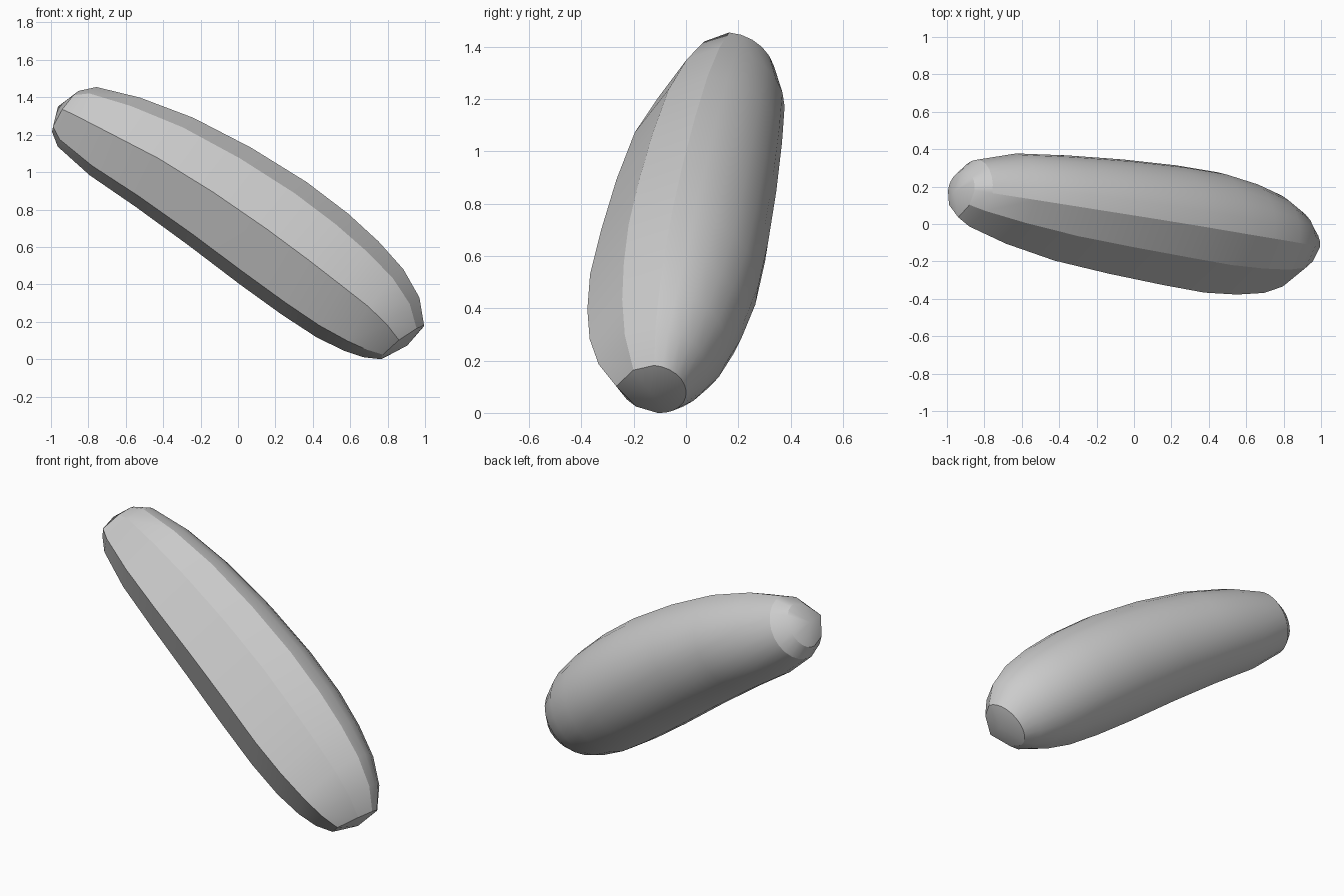
import bpy, bmesh, math
from mathutils import Vector

cube = bpy.data.objects.get("Cube")
if cube:
    bpy.data.objects.remove(cube, do_unlink=True)

# Body frame: along the length, across (up) and towards the rounded back
along = Vector((0.831, -0.133, -0.542))
up = Vector((0.546, 0.0, 0.838))
back = Vector((0.112, 0.991, -0.073))

# Stations: distance along, bottom, top, front, back, tilt
stations = [
    (-1.50, 0.47, 0.73, -0.16, 0.09, 0),
    (-1.43, 0.42, 0.80, -0.20, 0.16, 0),
    (-1.20, 0.385, 0.88, -0.262, 0.225, 0),
    (-0.90, 0.378, 0.945, -0.313, 0.255, 0),
    (-0.55, 0.36, 0.98, -0.337, 0.28, 0),
    (-0.20, 0.335, 0.988, -0.35, 0.295, 0),
    (0.08, 0.322, 0.968, -0.354, 0.295, 0),
    (0.30, 0.322, 0.932, -0.335, 0.27, 0),
    (0.48, 0.342, 0.88, -0.302, 0.23, 0.05),
    (0.61, 0.37, 0.80, -0.25, 0.17, 0.18),
    (0.70, 0.41, 0.69, -0.17, 0.10, 0.35),
]


def section(low, high, front, rear):
    """Three-edged faceted front joined to a round back."""
    mid, half = (low + high) / 2, (high - low) / 2
    hinge = 0.1 * front
    pts = [(mid, front), (mid + 0.74 * half, 0.58 * front)]
    for i in range(13):
        a = math.pi * (0.5 - i / 12)
        pts.append((mid + half * math.sin(a), hinge + (rear - hinge) * math.cos(a)))
    pts.append((mid - 0.8 * half, 0.58 * front))
    return mid, pts


# Loft the body through its stations
bm = bmesh.new()
rings = []
for s, low, high, front, rear, tilt in stations:
    mid, pts = section(low, high, front, rear)
    rings.append([bm.verts.new(along * (s + tilt * (u - mid)) + up * u + back * v)
                  for u, v in pts])
count = len(rings[0])
for a, b in zip(rings, rings[1:]):
    for i in range(count):
        j = (i + 1) % count
        bm.faces.new((a[i], a[j], b[j], b[i]))

# Shallow pointed caps at both ends
for ring, s, u in ((rings[0], -1.545, 0.60), (rings[-1], 0.735, 0.55)):
    tip = bm.verts.new(along * s + up * u - back * 0.03)
    for i in range(count):
        bm.faces.new((ring[i], ring[(i + 1) % count], tip))
bmesh.ops.recalc_face_normals(bm, faces=bm.faces)

# Stand the body on the ground, centred
lows = [min(v.co[k] for v in bm.verts) for k in range(3)]
highs = [max(v.co[k] for v in bm.verts) for k in range(3)]
shift = Vector((-(lows[0] + highs[0]) / 2, -(lows[1] + highs[1]) / 2, -lows[2]))
bmesh.ops.translate(bm, verts=bm.verts, vec=shift)

mesh = bpy.data.meshes.new("body")
bm.to_mesh(mesh)
bm.free()
body = bpy.data.objects.new("body", mesh)
bpy.context.collection.objects.link(body)

# Plain grey colour
grey = bpy.data.materials.new("light_grey")
grey.use_nodes = True
colour = (0.6, 0.6, 0.6, 1)
grey.diffuse_color = colour
grey.node_tree.nodes["Principled BSDF"].inputs["Base Color"].default_value = colour
mesh.materials.append(grey)

bpy.context.view_layer.objects.active = body
body.select_set(True)
bpy.ops.object.shade_smooth_by_angle(angle=math.radians(25))
